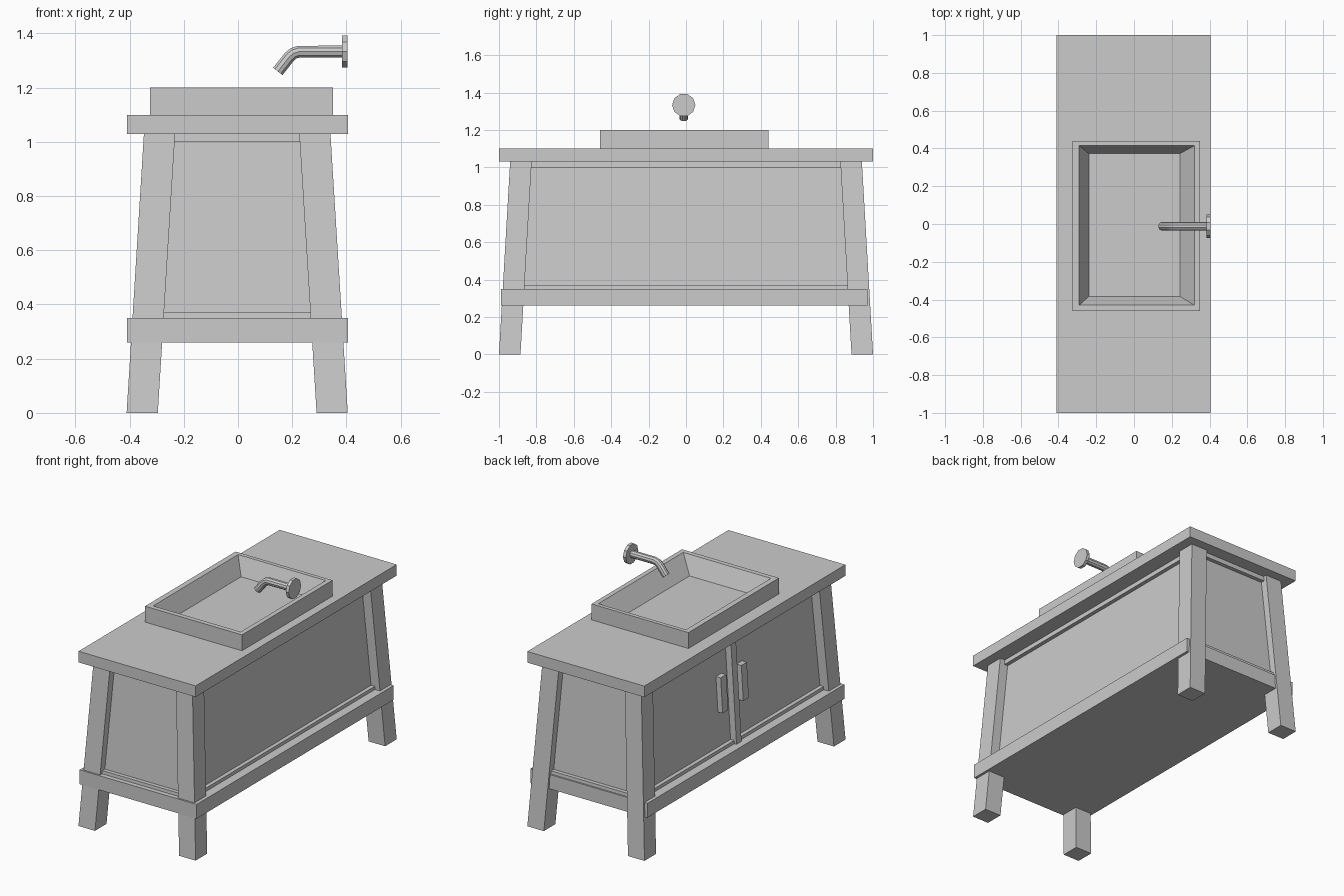
import bpy, bmesh, math

if "Cube" in bpy.data.objects:
    bpy.data.objects.remove(bpy.data.objects["Cube"])


def loft(name, rings, closed=False):
    """Skin rectangular rings (x0, x1, y0, y1, z); cap the ends or close the loop."""
    bm = bmesh.new()
    loops = [[bm.verts.new(p) for p in ((x0, y0, z), (x1, y0, z), (x1, y1, z), (x0, y1, z))]
             for x0, x1, y0, y1, z in rings]
    n = len(loops)
    for i in range(n if closed else n - 1):
        a, b = loops[i], loops[(i + 1) % n]
        for k in range(4):
            m = (k + 1) % 4
            bm.faces.new((a[k], a[m], b[m], b[k]))
    if not closed:
        bm.faces.new(loops[0][::-1])
        bm.faces.new(loops[-1])
    bmesh.ops.recalc_face_normals(bm, faces=bm.faces)
    mesh = bpy.data.meshes.new(name)
    bm.to_mesh(mesh)
    bm.free()
    ob = bpy.data.objects.new(name, mesh)
    bpy.context.collection.objects.link(ob)
    return ob


def cylinder(name, r, depth, loc, sides, rot=(0, 0, 0)):
    bpy.ops.mesh.primitive_cylinder_add(vertices=sides, radius=r, depth=depth,
                                        location=loc, rotation=rot)
    bpy.context.object.name = name


CX = -0.003            # middle of the cabinet across x
SLOPE = 0.062          # inward lean per unit of height


def tapered(name, z0, z1, out=0.0):
    """Cabinet-shaped slab whose four sides lean inward with height."""
    rings = []
    for z in (z0, z1):
        hx, hy = 0.348 + out - SLOPE * z, 0.957 + out - SLOPE * z
        rings.append((CX - hx, CX + hx, -hy, hy, z))
    return loft(name, rings)


# Splayed legs
for sx, nx in ((-1, "left"), (1, "right")):
    for sy, ny in ((-1, "front"), (1, "back")):
        rings = []
        for z in (0.0, 1.03):
            xs = sorted(CX + sx * (v - SLOPE * z) for v in (0.408, 0.293))
            ys = sorted(sy * (v - 0.058 * z) for v in (1.0, 0.885))
            rings.append((*xs, *ys, z))
        loft(f"{ny}_{nx}_leg", rings)

# Cabinet body with narrow frames at top and bottom
tapered("cabinet_body", 0.30, 1.03)
tapered("bottom_frame", 0.35, 0.37, 0.025)
tapered("top_frame", 1.0, 1.03, 0.025)

# Lower shelf slab
loft("shelf", [(-0.41, 0.405, -0.99, 0.97, z) for z in (0.26, 0.35)])

# Centre stile and door handles on the left side, leaning with the doors
def door_bar(name, y, width, z0, z1, proud):
    rings = []
    for z in (z0, z1):
        face = CX - 0.348 + SLOPE * z
        rings.append((face - proud, face + 0.02, y - width / 2, y + width / 2, z))
    loft(name, rings)


door_bar("door_stile", 0.0, 0.05, 0.35, 1.03, 0.04)
for y in (-0.1, 0.105):
    door_bar("door_handle", y, 0.055, 0.58, 0.80, 0.033)

# Countertop with an opening for the basin
outer, hole = (-0.41, 0.405, -1.0, 1.0), (-0.29, 0.30, -0.43, 0.41)
loft("countertop", [(*outer, 1.03), (*outer, 1.10), (*hole, 1.10), (*hole, 1.03)], closed=True)

# Basin: raised rim, sloped walls, flat floor
rim, lip, floor = (-0.325, 0.35, -0.46, 0.44), (-0.29, 0.32, -0.43, 0.415), (-0.23, 0.23, -0.375, 0.365)
loft("basin", [(*rim, 1.09), (*rim, 1.20), (*lip, 1.20), (*floor, 1.07)])

# Drain cap
cylinder("drain", 0.036, 0.02, (-0.107, -0.005, 1.075), 16)

# Wall plate and bent spout
cylinder("spout_plate", 0.062, 0.02, (0.394, -0.012, 1.333), 10, (0, math.pi / 2, 0))
path = [(0.39, 1.333), (0.225, 1.333), (0.205, 1.327), (0.188, 1.312), (0.147, 1.26)]
curve = bpy.data.curves.new("spout", 'CURVE')
curve.dimensions = '3D'
curve.bevel_depth = 0.023
curve.bevel_resolution = 3
curve.use_fill_caps = True
spline = curve.splines.new('POLY')
spline.points.add(len(path) - 1)
for point, (x, z) in zip(spline.points, path):
    point.co = (x, -0.012, z, 1)
spout = bpy.data.objects.new("spout", curve)
bpy.context.collection.objects.link(spout)
bpy.ops.object.select_all(action='DESELECT')
spout.select_set(True)
bpy.context.view_layer.objects.active = spout
bpy.ops.object.convert(target='MESH')
bpy.ops.object.shade_smooth_by_angle()
